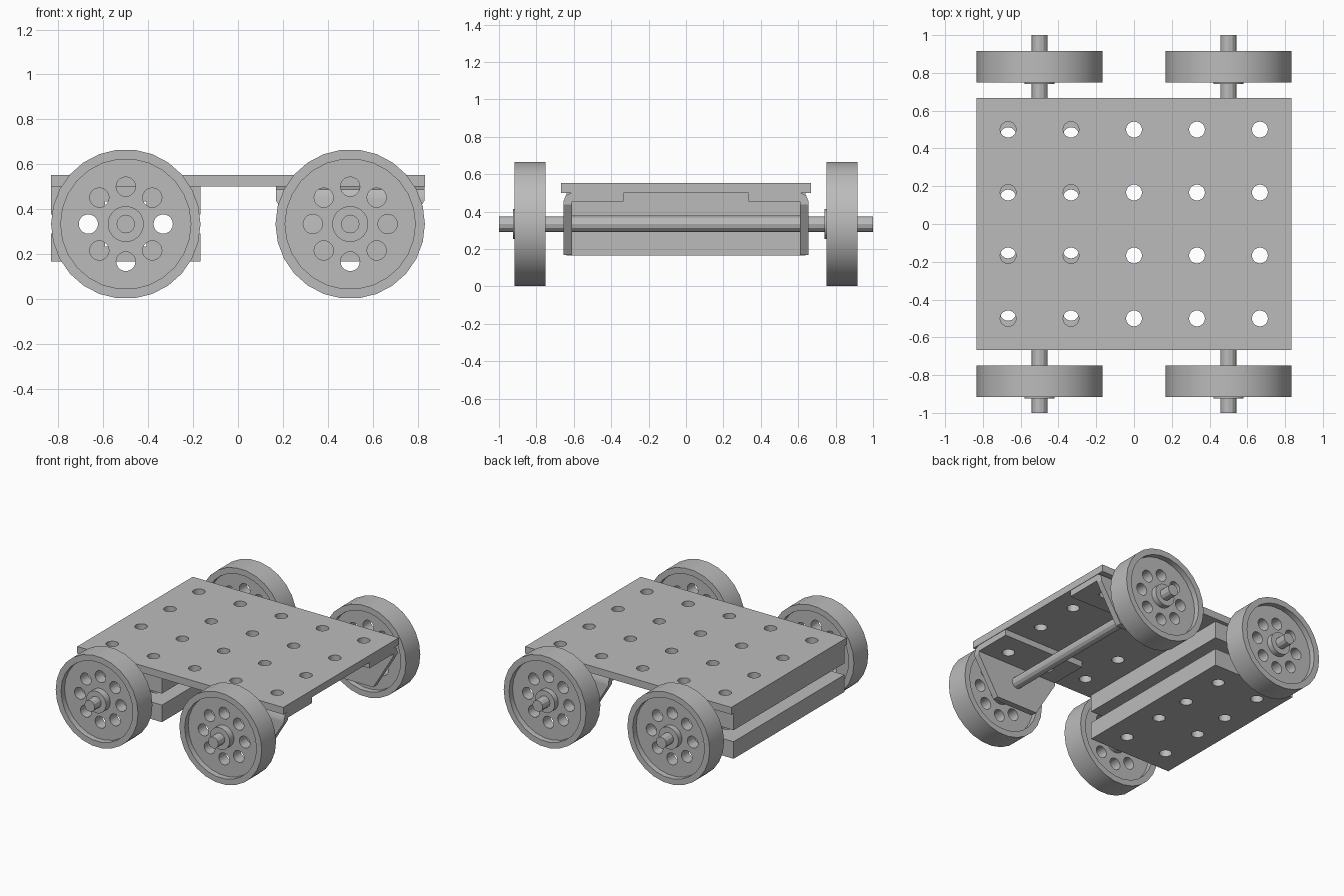
import bpy, bmesh, math
from mathutils import Matrix, Vector

if "Cube" in bpy.data.objects:
    bpy.data.objects.remove(bpy.data.objects["Cube"])

grey = bpy.data.materials.new("plain_grey")
grey.use_nodes = True
COLOUR = (0.5, 0.5, 0.5, 1)
grey.diffuse_color = COLOUR
grey.node_tree.nodes["Principled BSDF"].inputs["Base Color"].default_value = COLOUR

AXLE_Z = 1 / 3
THIRD, SIXTH = 1 / 3, 1 / 6
HOLE = 0.042


def finish(name, bm):
    bmesh.ops.recalc_face_normals(bm, faces=bm.faces)
    mesh = bpy.data.meshes.new(name)
    bm.to_mesh(mesh)
    bm.free()
    mesh.materials.append(grey)
    ob = bpy.data.objects.new(name, mesh)
    bpy.context.collection.objects.link(ob)
    return ob


def add_box(bm, lo, hi):
    size = Vector(hi) - Vector(lo)
    mid = (Vector(hi) + Vector(lo)) / 2
    bmesh.ops.create_cube(bm, size=1, matrix=Matrix.Translation(mid) @ Matrix.Diagonal((*size, 1)))


def add_rod(bm, centre, radius, length, axis, sides):
    turn = Matrix.Rotation(math.pi / 2, 4, "X") if axis == "Y" else Matrix()
    bmesh.ops.create_cone(bm, cap_ends=True, segments=sides, radius1=radius, radius2=radius,
                          depth=length, matrix=Matrix.Translation(centre) @ turn)


def add_prism(bm, points, shift):
    face = bm.faces.new([bm.verts.new(p) for p in points])
    new = bmesh.ops.extrude_face_region(bm, geom=[face])["geom"]
    bmesh.ops.translate(bm, vec=shift, verts=[v for v in new if isinstance(v, bmesh.types.BMVert)])


def cut(ob, bm):
    # Subtract the cutter and keep only the resulting mesh
    cutter = finish("cutter", bm)
    cutter.hide_render = True
    mod = ob.modifiers.new("cut", "BOOLEAN")
    mod.operation, mod.solver, mod.object = "DIFFERENCE", "EXACT", cutter
    result = bpy.data.meshes.new_from_object(
        ob.evaluated_get(bpy.context.evaluated_depsgraph_get()))
    ob.modifiers.clear()
    ob.data = result
    bpy.data.objects.remove(cutter)


def vertical_holes(xs, ys):
    bm = bmesh.new()
    for x in xs:
        for y in ys:
            add_rod(bm, (x, y, AXLE_Z), HOLE, 1, "Z", 24)
    return bm


def smooth(ob):
    bpy.ops.object.select_all(action="DESELECT")
    ob.select_set(True)
    bpy.context.view_layer.objects.active = ob
    bpy.ops.object.shade_smooth_by_angle(angle=math.radians(29))


# Perforated deck
bm = bmesh.new()
add_box(bm, (-0.833, -0.667, 0.5), (0.833, 0.667, 0.552))
deck = finish("deck", bm)
cut(deck, vertical_holes([i * THIRD for i in range(-2, 3)], [-0.5, -SIXTH, SIXTH, 0.5]))
smooth(deck)

# Split bearing block: two slotted halves around the axle
half = [(-0.333, 0.167), (0.333, 0.167), (0.333, 0.042), (0.093, 0.042),
        (0.093, 0.1), (-0.093, 0.1), (-0.093, 0.042), (-0.333, 0.042)]
for name, side in (("upper_bearing_block", 1), ("lower_bearing_block", -1)):
    bm = bmesh.new()
    add_prism(bm, [(x - 0.5, -0.64, AXLE_Z + side * z) for x, z in half], (0, 1.28, 0))
    block = finish(name, bm)
    cut(block, vertical_holes([-2 * THIRD, -THIRD], [-0.47, -0.14, 0.14, 0.47]))
    smooth(block)

# Bent angle brackets with tapered side plates
bend = [(0.655, 0.167), (0.655, 0.455), (0.642, 0.487), (0.61, 0.5),
        (THIRD, 0.5), (THIRD, 0.455), (0.61, 0.455), (0.61, 0.167)]
for name, side in (("front_bracket", -1), ("back_bracket", 1)):
    bm = bmesh.new()
    add_prism(bm, [(0.17, side * y, z) for y, z in bend], (0.66, 0, 0))
    bracket = finish(name, bm)
    cut(bracket, vertical_holes([THIRD, 2 * THIRD], [side * 0.5]))
    bm = bmesh.new()
    for s in (-1, 1):
        taper = [(0.36, 0.44), (0.36, 0.1), (0.127, 0.1), (0.167, 0.167)]
        add_prism(bm, [(0.5 + s * x, -0.8, z) for x, z in
                       ((0.332, 0.44), (0.4, 0.44), (0.4, 0.1), (0.126, 0.1))], (0, 1.6, 0))
    cut(bracket, bm)
    smooth(bracket)

# Axles
for name, x in (("right_axle", -0.5), ("left_axle", 0.5)):
    bm = bmesh.new()
    add_rod(bm, (x, 0, AXLE_Z), 0.0415, 2, "Y", 12)
    finish(name, bm)

# Wheel: turned rim, web and hub, then a ring of eight holes
outline = [(0, -0.092), (0.08, -0.092), (0.08, -0.042), (0.29, -0.042),
           (0.29, -0.083), (0.333, -0.083), (0.333, 0.083), (0.29, 0.083),
           (0.29, 0.042), (0.08, 0.042), (0.08, 0.083), (0, 0.083)]
bm = bmesh.new()
verts = [bm.verts.new((r, y, 0)) for r, y in outline]
edges = [bm.edges.new(pair) for pair in zip(verts, verts[1:])]
bmesh.ops.spin(bm, geom=verts + edges, cent=(0, 0, 0), axis=(0, 1, 0),
               angle=math.tau, steps=26, use_duplicate=False)
bmesh.ops.remove_doubles(bm, verts=bm.verts, dist=0.0005)
wheel = finish("front_right_wheel", bm)
bm = bmesh.new()
for i in range(8):
    a = i * math.tau / 8
    add_rod(bm, (SIXTH * math.cos(a), 0, SIXTH * math.sin(a)), 0.043, 0.5, "Y", 20)
cut(wheel, bm)
smooth(wheel)
wheel.location = (-0.5, -0.833, AXLE_Z)
for name, x, y in (("front_left_wheel", 0.5, -0.833), ("back_right_wheel", -0.5, 0.833),
                   ("back_left_wheel", 0.5, 0.833)):
    copy = wheel.copy()
    copy.name = name
    copy.location = (x, y, AXLE_Z)
    bpy.context.collection.objects.link(copy)
